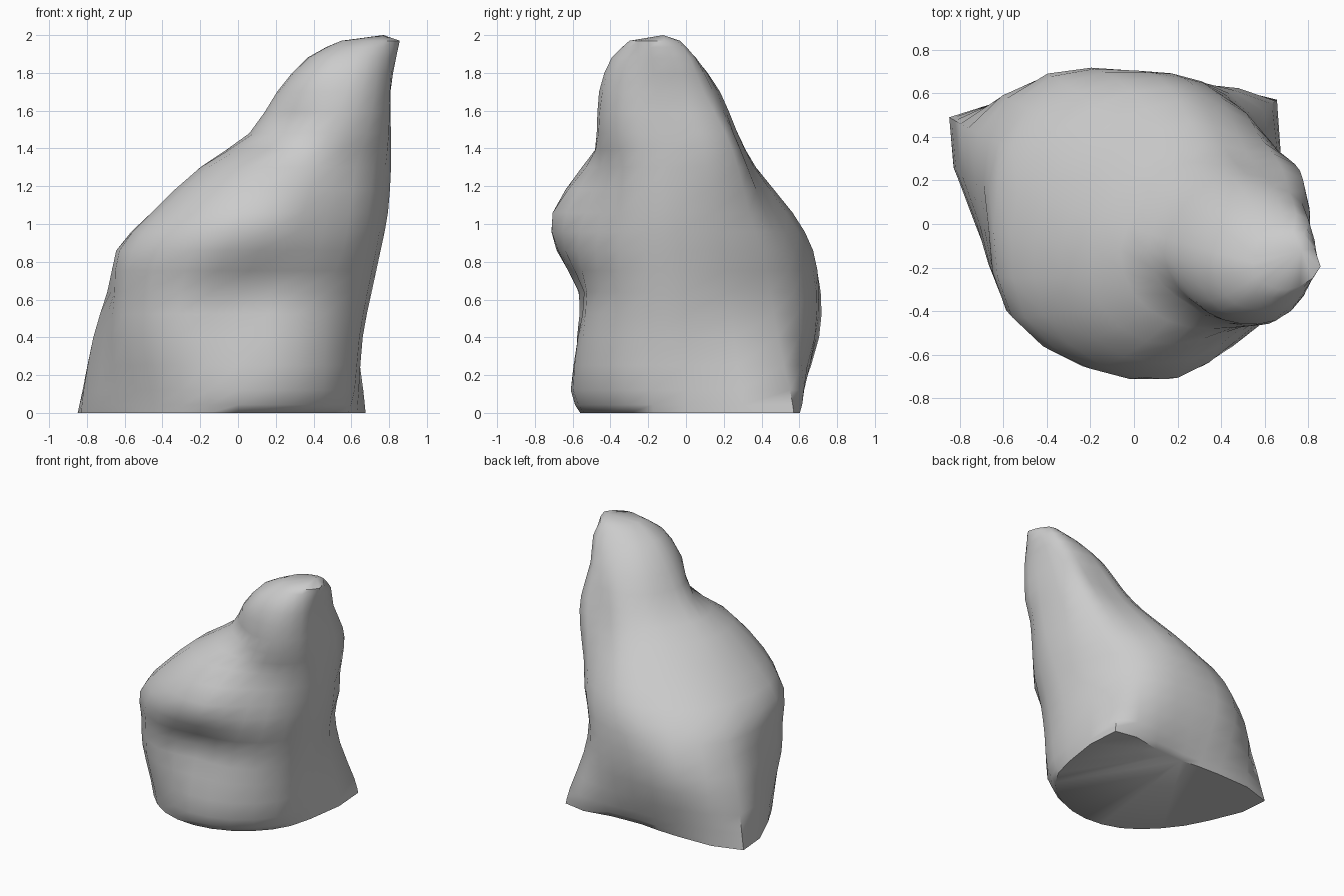
import bpy, bmesh
from math import cos, sin, radians
from mathutils import Vector

if "Cube" in bpy.data.objects:
    bpy.data.objects.remove(bpy.data.objects["Cube"])

# Directions in which every cross-section is measured
ANGLES = [0, 41, 65, 90, 120, 150, 180, 210, 240, 270, 300, 330]

# Cross-sections: height, then radius in each direction
SECTIONS = [
    (0.00, .63, .87, .62, .55, .66, .98, .72, .61, .58, .56, .56, .59),
    (0.12, .64, .84, .69, .61, .70, .95, .73, .63, .60, .61, .63, .65),
    (0.40, .66, .74, .72, .69, .79, .88, .71, .69, .64, .57, .63, .67),
    (0.64, .69, .69, .72, .71, .79, .79, .69, .71, .65, .53, .60, .68),
    (0.86, .64, .66, .68, .71, .74, .78, .76, .78, .71, .64, .62, .63),
    (1.06, .59, .61, .59, .63, .61, .63, .66, .71, .68, .64, .54, .56),
    (1.30, .50, .57, .48, .47, .45, .46, .51, .54, .51, .43, .41, .47),
    (1.48, .42, .51, .42, .40, .35, .32, .33, .30, .28, .33, .39, .43),
    (1.70, .32, .38, .36, .33, .30, .28, .28, .28, .29, .30, .33, .34),
    (1.88, .27, .31, .26, .22, .20, .19, .20, .20, .21, .21, .23, .25),
    (1.97, .25, .23, .17, .12, .08, .06, .06, .06, .07, .08, .12, .18)]


def ring(section):
    # The core leans to the right and forward above the base
    z, radii = section[0], section[1:]
    t = max(0, (z - 0.6) / 1.4)
    return [Vector((0.62 * t + r * cos(radians(a)), -0.2 * t + r * sin(radians(a)), z))
            for a, r in zip(ANGLES, radii)]


def midpoint(a, b, c, d):
    return (9 * (b + c) - a - d) / 16


def refine_loop(p):
    n, out = len(p), []
    for i in range(n):
        out += [p[i], midpoint(p[i - 1], p[i], p[(i + 1) % n], p[(i + 2) % n])]
    return out


def refine_stack(rings):
    out, last = [], len(rings) - 1
    for i in range(last):
        group = rings[max(i - 1, 0)], rings[i], rings[i + 1], rings[min(i + 2, last)]
        out += [rings[i], [midpoint(*q) for q in zip(*group)]]
    return out + [rings[last]]


# Rock: skin the refined cross-sections, close base and peak
rings = refine_stack([refine_loop(ring(s)) for s in SECTIONS])
bm = bmesh.new()
loops = [[bm.verts.new(p) for p in r] for r in rings]
n = len(loops[0])
for low, high in zip(loops, loops[1:]):
    for i in range(n):
        j = (i + 1) % n
        bm.faces.new((low[i], low[j], high[j], high[i]))
base = bm.faces.new(loops[0][::-1])
peak = bm.verts.new((0.77, -0.12, 2.0))
for i in range(n):
    bm.faces.new((loops[-1][i], loops[-1][(i + 1) % n], peak))
bmesh.ops.triangulate(bm, faces=[base])
bmesh.ops.recalc_face_normals(bm, faces=bm.faces)

mesh = bpy.data.meshes.new("rock")
bm.to_mesh(mesh)
bm.free()
rock = bpy.data.objects.new("rock", mesh)
bpy.context.collection.objects.link(rock)
bpy.context.view_layer.objects.active = rock
rock.select_set(True)
bpy.ops.object.shade_smooth_by_angle(angle=radians(60))
